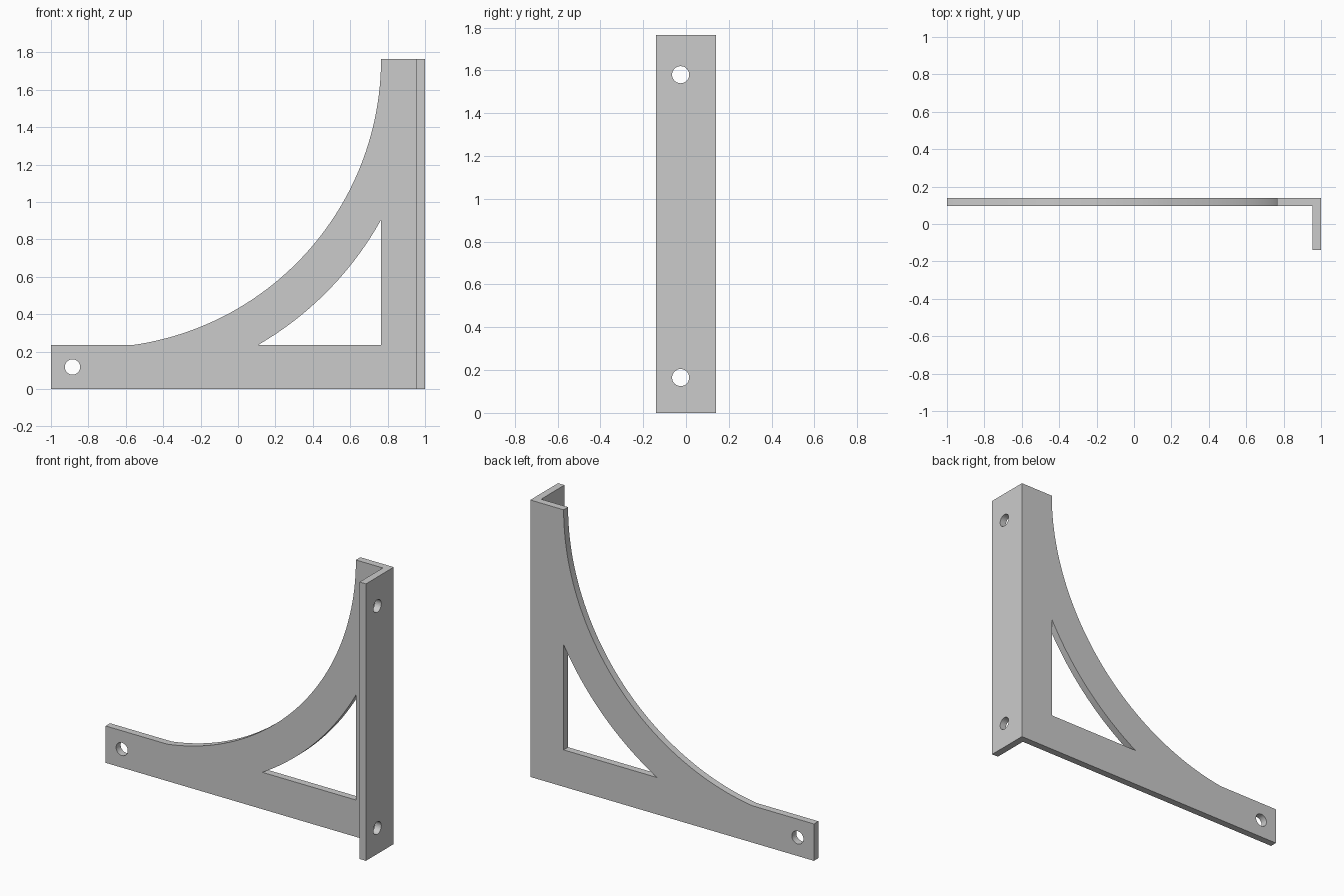
import bpy, bmesh
from math import sin, cos, asin, acos, pi
from mathutils import Vector

if "Cube" in bpy.data.objects:
    bpy.data.objects.remove(bpy.data.objects["Cube"])

TOP, BAND = 1.765, 0.235          # bracket height, arm width
CX, R_OUT, R_IN = -0.78, 1.545, 1.768   # shared arc centre is (CX, TOP)
INNER_X = 0.765


def prism(name, points, sweep):
    """Closed profile swept along a vector."""
    bm = bmesh.new()
    face = bm.faces.new([bm.verts.new(p) for p in points])
    ext = bmesh.ops.extrude_face_region(bm, geom=[face], use_keep_orig=True)
    moved = [g for g in ext["geom"] if isinstance(g, bmesh.types.BMVert)]
    bmesh.ops.translate(bm, verts=moved, vec=Vector(sweep))
    bmesh.ops.recalc_face_normals(bm, faces=bm.faces)
    mesh = bpy.data.meshes.new(name)
    bm.to_mesh(mesh)
    bm.free()
    obj = bpy.data.objects.new(name, mesh)
    bpy.context.collection.objects.link(obj)
    return obj


def arc(radius, n=48):
    """Arc from the horizontal arm up to the vertical arm, in (x, z)."""
    a0 = -asin((TOP - BAND) / radius)
    a1 = -acos(min(1, (INNER_X - CX) / radius))
    return [(CX + radius * cos(a0 + (a1 - a0) * i / n),
             TOP + radius * sin(a0 + (a1 - a0) * i / n)) for i in range(n + 1)]


def circle(r, n=32):
    return [(r * cos(2 * pi * i / n), r * sin(2 * pi * i / n)) for i in range(n)]


def front_cutter(name, profile):
    return prism(name, [(x, -0.3, z) for x, z in profile], (0, 0.6, 0))


# L-section blank: thin plate at the back with a flange on the right
section = [(-1, 0.14), (-1, 0.095), (0.955, 0.095),
           (0.955, -0.14), (1, -0.14), (1, 0.14)]
bracket = prism("shelf_bracket", [(x, y, 0) for x, y in section], (0, 0, TOP))

# Outer sweep, triangular window and screw holes
cutters = [
    front_cutter("outer_sweep_cutter",
                 [(-1.2, BAND)] + arc(R_OUT) + [(INNER_X, 1.95), (-1.2, 1.95)]),
    front_cutter("window_cutter", arc(R_IN) + [(INNER_X, BAND)]),
    front_cutter("arm_hole_cutter",
                 [(-0.885 + u, 0.118 + v) for u, v in circle(0.041)]),
]
for z in (0.165, 1.58):
    cutters.append(prism("flange_hole_cutter",
                         [(0.9, -0.025 + u, z + v) for u, v in circle(0.04)],
                         (0.2, 0, 0)))

bpy.context.view_layer.objects.active = bracket
bracket.select_set(True)
for c in cutters:
    c.hide_render = True
    mod = bracket.modifiers.new(c.name, 'BOOLEAN')
    mod.operation, mod.solver, mod.object = 'DIFFERENCE', 'EXACT', c
    bpy.ops.object.modifier_apply(modifier=mod.name)
    bpy.data.objects.remove(c)

# Smooth curved walls, crisp edges
bpy.ops.object.shade_smooth_by_angle(angle=0.17)
